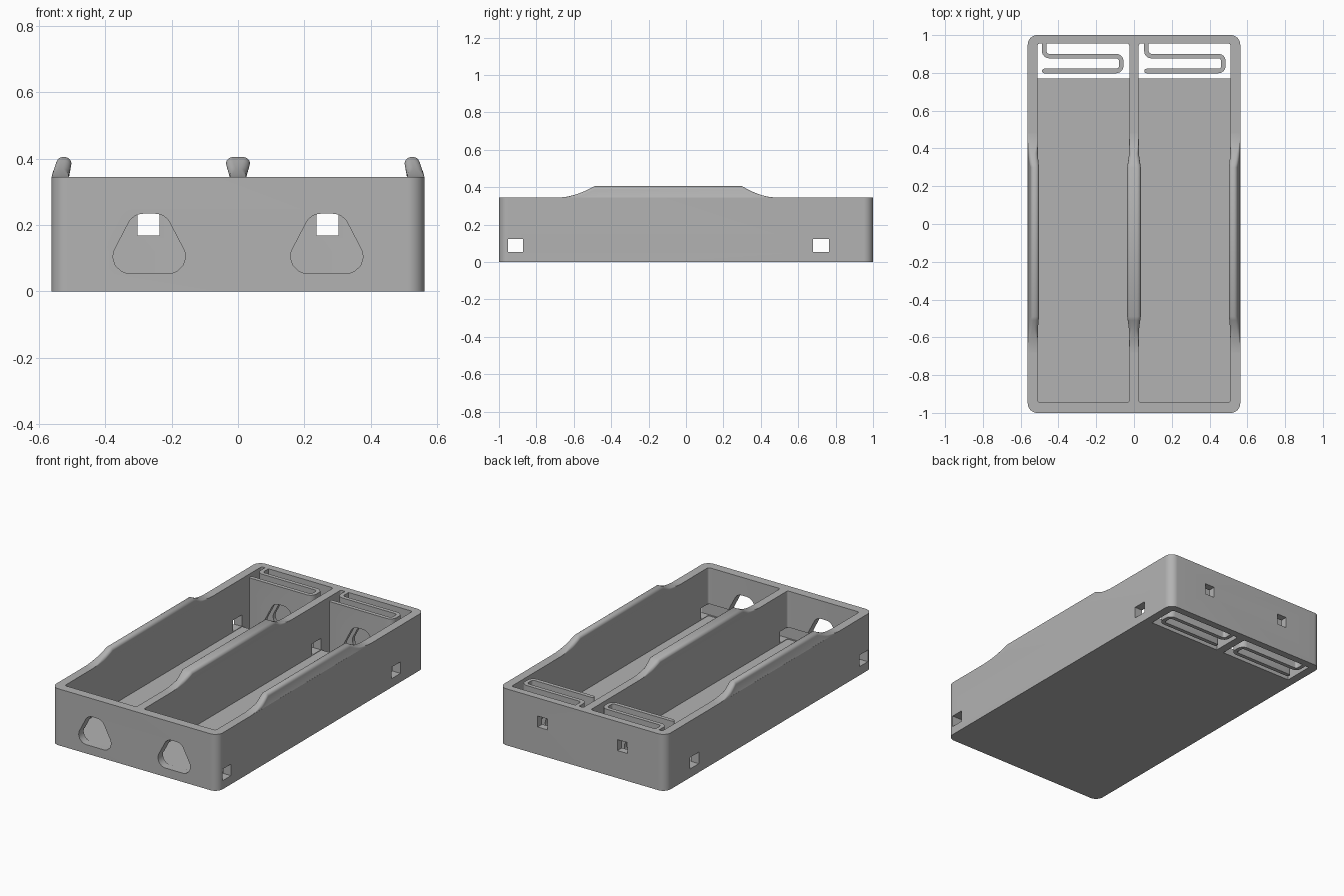
import bpy, bmesh, math
from mathutils import Vector

cube = bpy.data.objects.get("Cube")
if cube:
    bpy.data.objects.remove(cube)

TOP, FLOOR, HALF_X = 0.345, 0.05, 0.5625

grey = bpy.data.materials.new("plastic_grey")
grey.use_nodes = True
grey.diffuse_color = (0.45, 0.45, 0.45, 1)
grey.node_tree.nodes["Principled BSDF"].inputs["Base Color"].default_value = grey.diffuse_color


def fillet(points, r, closed=True, steps=6):
    """Round the corners of a 2D polyline with arcs."""
    pts = [Vector(p) for p in points]
    out = []
    for i, p in enumerate(pts):
        if not closed and i in (0, len(pts) - 1):
            out.append(p)
            continue
        a = (pts[i - 1] - p).normalized()
        b = (pts[(i + 1) % len(pts)] - p).normalized()
        half = a.angle(b) / 2
        centre = p + (a + b).normalized() * r / math.sin(half)
        start = p + a * r / math.tan(half) - centre
        end = p + b * r / math.tan(half) - centre
        for k in range(steps + 1):
            t = k / steps
            out.append(centre + start.lerp(end, t).normalized() * r)
    return out


def rect(x0, x1, y0, y1):
    return [(x0, y0), (x1, y0), (x1, y1), (x0, y1)]


def finish(bm, name):
    bmesh.ops.recalc_face_normals(bm, faces=bm.faces)
    mesh = bpy.data.meshes.new(name)
    bm.to_mesh(mesh)
    bm.free()
    mesh.materials.append(grey)
    obj = bpy.data.objects.new(name, mesh)
    bpy.context.collection.objects.link(obj)
    return obj


def loft(rings, name):
    """Skin a list of equal length 3D rings and cap both ends."""
    bm = bmesh.new()
    rows = [[bm.verts.new(p) for p in ring] for ring in rings]
    n = len(rows[0])
    for r0, r1 in zip(rows, rows[1:]):
        for i in range(n):
            j = (i + 1) % n
            bm.faces.new((r0[i], r0[j], r1[j], r1[i]))
    bm.faces.new(rows[0])
    bm.faces.new(rows[-1])
    return finish(bm, name)


def prism(outline, axis, lo, hi, name="cutter"):
    """Extrude a 2D outline along x, y or z."""
    place = {"x": lambda p, d: (d, p[0], p[1]),
             "y": lambda p, d: (p[0], d, p[1]),
             "z": lambda p, d: (p[0], p[1], d)}[axis]
    return loft([[place(p, d) for p in outline] for d in (lo, hi)], name)


def carve(obj, cutters):
    """Subtract the cutters, bake the result and delete the helpers."""
    for c in cutters:
        c.hide_render = True
        mod = obj.modifiers.new("cut", "BOOLEAN")
        mod.operation, mod.solver, mod.object = "DIFFERENCE", "EXACT", c
    graph = bpy.context.evaluated_depsgraph_get()
    baked = bpy.data.meshes.new_from_object(obj.evaluated_get(graph))
    obj.modifiers.clear()
    obj.data = baked
    for c in cutters:
        bpy.data.objects.remove(c)


def smooth(obj):
    bpy.ops.object.select_all(action="DESELECT")
    obj.select_set(True)
    bpy.context.view_layer.objects.active = obj
    bpy.ops.object.shade_smooth_by_angle(angle=math.radians(35))


def finger_hole(x):
    """Rounded trapezoid opening that passes through front wall and spring."""
    outline = [(x - 0.142, 0.054), (x + 0.142, 0.054), (x + 0.048, 0.234), (x - 0.048, 0.234)]
    return prism(fillet(outline, 0.05), "y", -1.1, 0.93)


# Tray body with two bays, spring wells and wire openings
tray = prism(fillet(rect(-HALF_X, HALF_X, -1, 1), 0.05, steps=10), "z", 0, TOP, "tray_body")
cutters = []
for s in (-1, 1):
    x0, x1 = sorted((s * 0.025, s * 0.51))
    cutters.append(prism(fillet(rect(x0, x1, -0.945, 0.956), 0.012), "z", FLOOR, 0.5))
    well = fillet(rect(x0, x1, 0.5, 0.956), 0.012)
    well = [(p[0], max(p[1], 0.77)) for p in well if p[1] > 0.6]
    cutters.append(prism([(x0, 0.77), (x1, 0.77)] + well, "z", -0.1, 0.2))
    cutters.append(finger_hole(s * 0.268))
    cutters.append(prism(rect(s * 0.27 - 0.033, s * 0.27 + 0.033, 0.168, 0.235), "y", 0.94, 1.1))
for y0, y1 in ((-0.952, -0.872), (0.68, 0.765)):
    cutters.append(prism(rect(y0, y1, 0.053, 0.123), "x", -0.7, 0.7))
carve(tray, cutters)
smooth(tray)


# Serpentine contact springs
def spring(x, hole_x, name):
    left, right, w = x + 0.012, x + 0.419, 0.012
    path = fillet([(left, 0.97), (left, 0.889), (right, 0.889), (right, 0.81), (left, 0.81)],
                  0.026, closed=False)
    sides = ([], [])
    for i, p in enumerate(path):
        d = (path[min(i + 1, len(path) - 1)] - path[max(i - 1, 0)]).normalized()
        n = Vector((-d.y, d.x)) * w
        sides[0].append(p + n)
        sides[1].append(p - n)
    tip = [path[-1] + Vector((-math.sin(a), -math.cos(a))) * w
           for a in [math.pi * k / 6 for k in range(1, 6)]]
    if (sides[0][-1] - tip[0]).length > (sides[1][-1] - tip[0]).length:
        tip.reverse()
    obj = prism(sides[0] + tip + sides[1][::-1], "z", 0, TOP, name)
    carve(obj, [finger_hole(hole_x)])
    smooth(obj)


spring(-0.487, -0.268, "right_spring")
spring(0.054, 0.268, "left_spring")


# Raised retaining rails with scooped ends
def stations():
    n = 10
    rise = [(k / n, (k / n) ** 1.8) for k in range(n + 1)]
    front = [(-0.68 + 0.19 * t, TOP + 0.06 * h) for t, h in rise]
    back = [(0.48 - 0.18 * t, TOP + 0.06 * h) for t, h in reversed(rise)]
    return front + back


def rail(name, a, a_lean, b, b_lean, sign=1):
    rings = []
    for y, h in stations():
        r = min(0.02, (h - TOP) * 0.8)
        z = h - r
        xa, xb = a + a_lean * (z - TOP), b + b_lean * (z - TOP)
        arc = [math.pi / 2 * k / 6 for k in range(7)]
        ring = [(a, TOP - 0.001)]
        ring += [(xa + r * (1 - math.cos(t)), z + r * math.sin(t)) for t in arc]
        ring += [(xb - r * (1 - math.cos(t)), z + r * math.sin(t)) for t in reversed(arc)]
        ring += [(b, TOP - 0.001)]
        rings.append([(sign * px, y, pz) for px, pz in ring])
    smooth(loft(rings, name))


rail("centre_rail", -0.025, -0.28, 0.025, 0.28)
rail("right_rail", -HALF_X, 0.35, -0.51, 0.18)
rail("left_rail", -HALF_X, 0.35, -0.51, 0.18, sign=-1)
